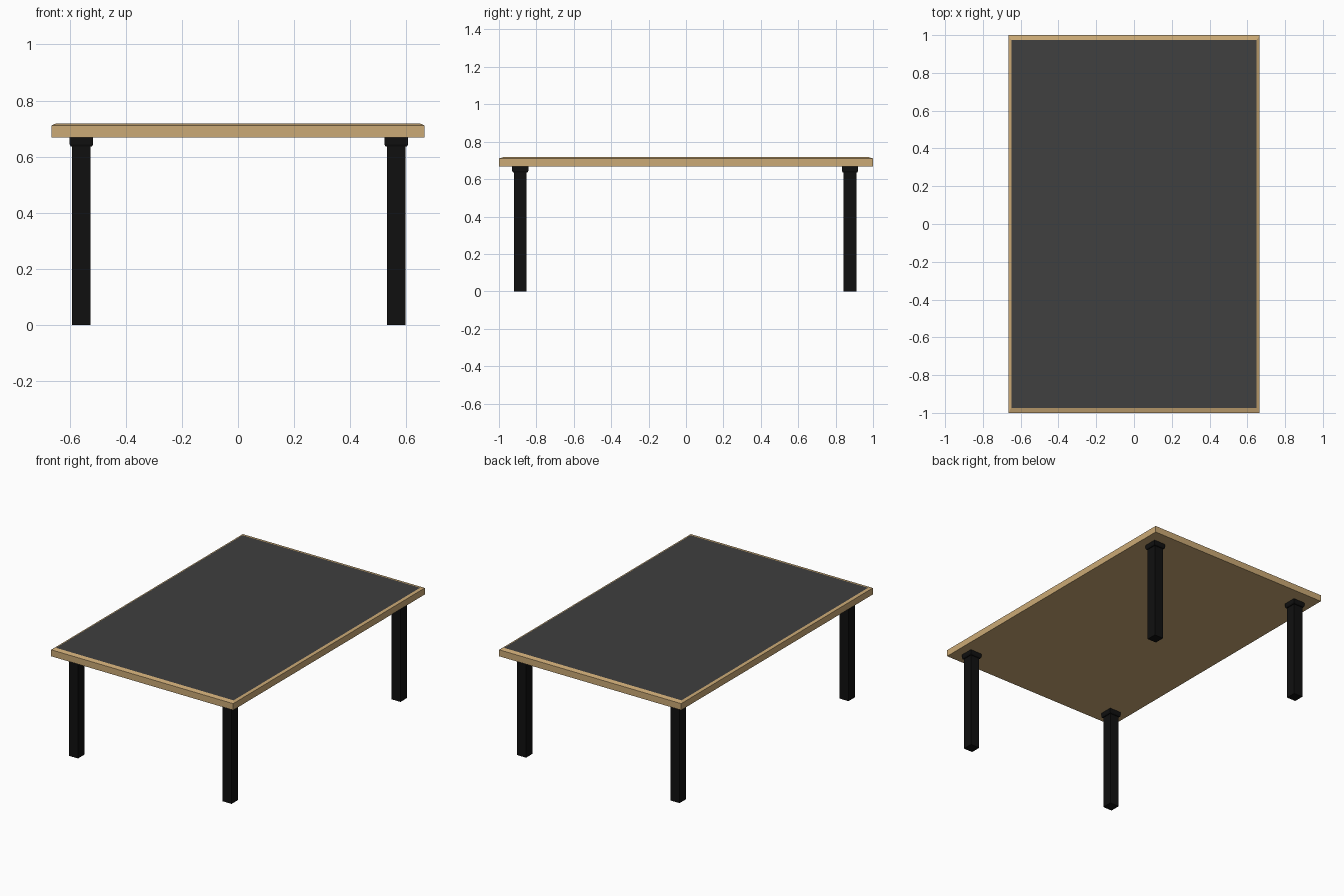
import bpy, bmesh

if "Cube" in bpy.data.objects:
    bpy.data.objects.remove(bpy.data.objects["Cube"])


def material(name, color):
    m = bpy.data.materials.new(name)
    m.diffuse_color = color
    m.use_nodes = True
    m.node_tree.nodes["Principled BSDF"].inputs["Base Color"].default_value = m.diffuse_color
    return m


wood = material("wood", (0.60, 0.40, 0.18, 1))
charcoal = material("charcoal", (0.05, 0.05, 0.05, 1))
black = material("black", (0.005, 0.005, 0.005, 1))


def loft(name, levels, mat, cx=0, cy=0):
    """Rectangular rings (half_x, half_y, z) joined from bottom to top and capped."""
    bm = bmesh.new()
    rings = [[bm.verts.new((cx + sx * hx, cy + sy * hy, z))
              for sx, sy in ((-1, -1), (1, -1), (1, 1), (-1, 1))]
             for hx, hy, z in levels]
    for lo, hi in zip(rings, rings[1:]):
        for i in range(4):
            j = (i + 1) % 4
            bm.faces.new((lo[i], lo[j], hi[j], hi[i]))
    bm.faces.new(rings[0][::-1])
    bm.faces.new(rings[-1])
    mesh = bpy.data.meshes.new(name)
    bm.to_mesh(mesh)
    bm.free()
    mesh.materials.append(mat)
    ob = bpy.data.objects.new(name, mesh)
    bpy.context.collection.objects.link(ob)
    return ob


# Wooden slab with a chamfered upper rim
slab = loft("tabletop", [(0.665, 1.0, 0.668), (0.665, 1.0, 0.711),
                         (0.649, 0.973, 0.718)], wood)

# Dark surface inlay: the slab's top face
slab.data.materials.append(charcoal)
slab.data.polygons[-1].material_index = 1

# Square legs, each with a wider mounting collar under the top
for side, x in (("left", -0.558), ("right", 0.564)):
    for end, y in (("front", -0.886), ("back", 0.877)):
        loft(f"{end}_{side}_leg", [(0.033, 0.034, 0), (0.033, 0.034, 0.65)],
             black, x, y)
        loft(f"{end}_{side}_collar", [(0.038, 0.039, 0.636), (0.042, 0.043, 0.644),
                                      (0.042, 0.043, 0.668)], black, x, y)
